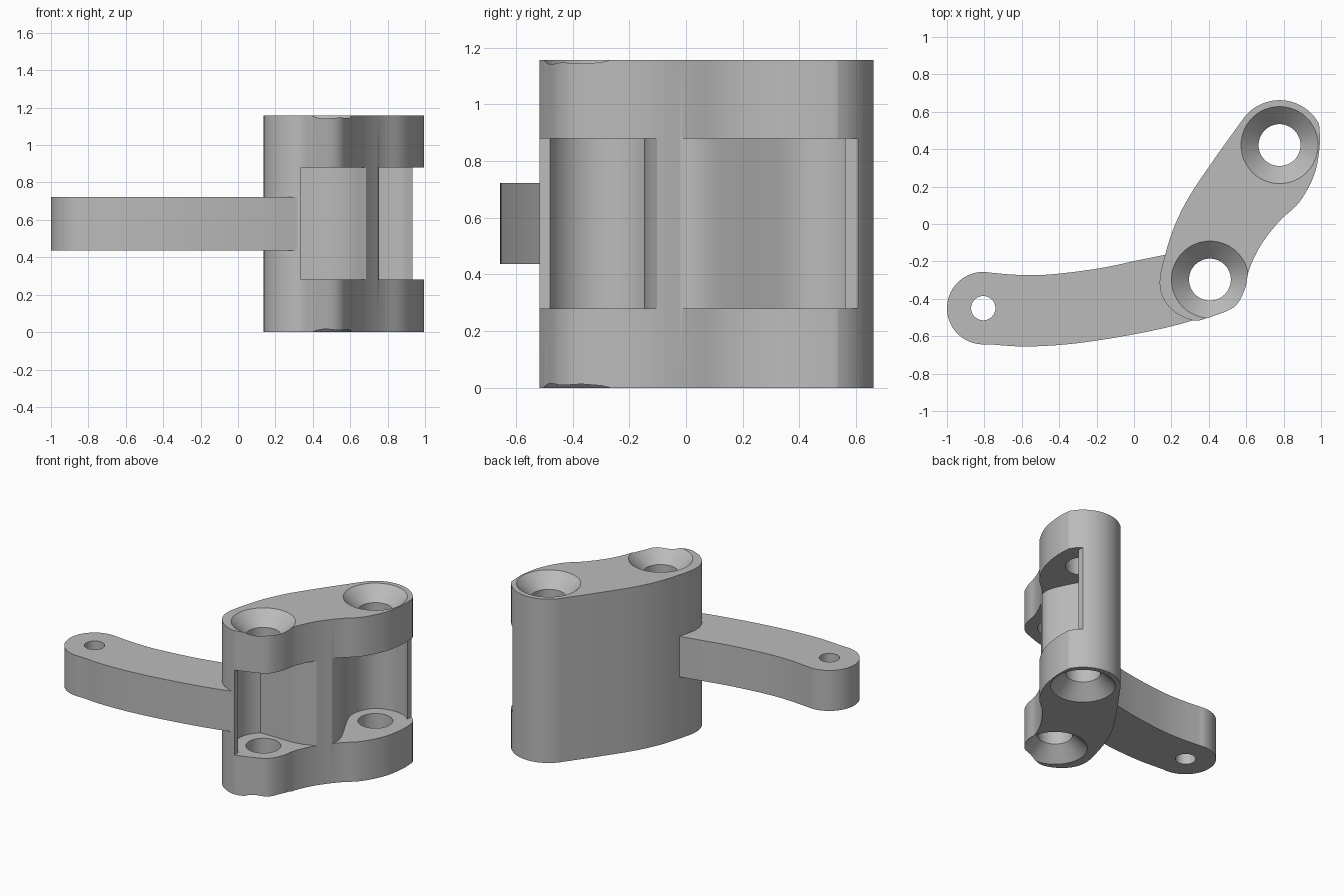
import bpy, bmesh
from math import sin, cos, radians
from mathutils import Vector

if "Cube" in bpy.data.objects:
    bpy.data.objects.remove(bpy.data.objects["Cube"], do_unlink=True)

grey = bpy.data.materials.new("plain_grey")
grey.use_nodes = True
grey.diffuse_color = (0.5, 0.5, 0.5, 1)
grey.node_tree.nodes["Principled BSDF"].inputs["Base Color"].default_value = (0.5, 0.5, 0.5, 1)

HOLES = [(0.778, 0.422), (0.406, -0.297)]
HEIGHT = 1.157


def arc(center, r, a0, a1, n=24):
    angles = [radians(a0 + (a1 - a0) * i / n) for i in range(n + 1)]
    return [(center[0] + r * cos(a), center[1] + r * sin(a)) for a in angles]


def spline(points, n=6):
    """Smooth curve through the given points."""
    p = [Vector(q) for q in points]
    p = [2 * p[0] - p[1]] + p + [2 * p[-1] - p[-2]]
    out = []
    for a, b, c, d in zip(p, p[1:], p[2:], p[3:]):
        for i in range(n):
            t = i / n
            out.append(tuple(0.5 * (2 * b + (c - a) * t + (2 * a - 5 * b + 4 * c - d) * t * t
                                    + (3 * b - a - 3 * c + d) * t ** 3)))
    return out + [tuple(points[-1])]


def finish(name, bm):
    bmesh.ops.remove_doubles(bm, verts=bm.verts, dist=0.0005)
    bmesh.ops.recalc_face_normals(bm, faces=bm.faces)
    mesh = bpy.data.meshes.new(name)
    bm.to_mesh(mesh)
    bm.free()
    mesh.materials.append(grey)
    ob = bpy.data.objects.new(name, mesh)
    bpy.context.collection.objects.link(ob)
    return ob


def prism(name, outline, z0, z1):
    bm = bmesh.new()
    face = bm.faces.new([bm.verts.new((x, y, z0)) for x, y in outline])
    top = bmesh.ops.extrude_face_region(bm, geom=[face])["geom"]
    bmesh.ops.translate(bm, vec=(0, 0, z1 - z0),
                        verts=[v for v in top if isinstance(v, bmesh.types.BMVert)])
    return finish(name, bm)


def drill(name, center, profile, n=48):
    """Turned cutter made from a radius and height profile."""
    bm = bmesh.new()
    rings = [[bm.verts.new((x, y, z)) for x, y in arc(center, r, 0, 360, n)[:-1]]
             for r, z in profile]
    for low, high in zip(rings, rings[1:]):
        for i in range(n):
            j = (i + 1) % n
            bm.faces.new((low[i], low[j], high[j], high[i]))
    bm.faces.new(rings[0])
    bm.faces.new(rings[-1])
    return finish(name, bm)


def combine(target, tool, operation):
    mod = target.modifiers.new("combine", "BOOLEAN")
    mod.operation, mod.object, mod.solver = operation, tool, "EXACT"
    bpy.context.view_layer.objects.active = target
    bpy.ops.object.modifier_apply(modifier=mod.name)
    bpy.data.objects.remove(tool, do_unlink=True)


# Link body: curved block with two rounded ends
right_side = spline([(0.99, 0.535), (0.993, 0.42), (0.965, 0.267), (0.885, 0.118), (0.778, 0.016),
                     (0.68, -0.11), (0.617, -0.24), (0.592, -0.35), (0.535, -0.444), (0.404, -0.5)])
left_side = spline([(0.404, -0.5), (0.32, -0.516), (0.217, -0.47), (0.153, -0.39), (0.138, -0.294),
                    (0.168, -0.16), (0.217, -0.01), (0.297, 0.15), (0.43, 0.348), (0.564, 0.535)])
body = prism("link_body", right_side + left_side[1:] + arc(HOLES[0], 0.24, 148, 29), 0, HEIGHT)

# Pockets between the upper and lower plates, leaving a curved back wall
front_pocket = ([(0.335, -0.7)] + arc(HOLES[1], 0.195, 249, 130)
                + spline([(0.45, -0.148), (0.53, -0.147), (0.61, -0.133), (0.69, -0.1)])
                + [(0.8, -0.16), (0.8, -0.7)])
rear_pocket = (spline([(0.745, -0.03), (0.755, 0.03), (0.742, 0.09), (0.7, 0.18), (0.655, 0.267),
                       (0.612, 0.36), (0.6, 0.43), (0.62, 0.51), (0.675, 0.58), (0.775, 0.612),
                       (0.87, 0.6), (0.932, 0.56)])
               + [(0.932, 0.8), (1.2, 0.8), (1.2, -0.03)])
for outline in (front_pocket, rear_pocket):
    combine(body, prism("pocket_cutter", outline, 0.28, 0.88), "DIFFERENCE")

# Countersunk pin holes, open at both ends
for center in HOLES:
    profile = [(0.216, -0.01), (0.112, 0.094), (0.112, HEIGHT - 0.094), (0.216, HEIGHT + 0.01)]
    combine(body, drill("hole_cutter", center, profile), "DIFFERENCE")

# Curved lever arm with a small hole in its round end
eye = (-0.806, -0.45)
lower_edge = spline([(-0.78, -0.643), (-0.585, -0.655), (-0.345, -0.642), (-0.08, -0.604),
                     (0.163, -0.556), (0.335, -0.51)])
upper_edge = spline([(0.19, -0.16), (0.03, -0.192), (-0.185, -0.237), (-0.45, -0.27),
                     (-0.62, -0.272), (-0.78, -0.259)])
arm = prism("lever_arm", lower_edge + [(0.335, -0.49), (0.23, -0.42), (0.185, -0.3)]
            + upper_edge + arc(eye, 0.194, 84, 276), 0.437, 0.723)
combine(arm, drill("eye_cutter", eye, [(0.065, 0.3), (0.065, 0.9)]), "DIFFERENCE")

# Smooth shading with sharp edges kept
for ob in (body, arm):
    bpy.ops.object.select_all(action="DESELECT")
    ob.select_set(True)
    bpy.context.view_layer.objects.active = ob
    bpy.ops.object.shade_smooth_by_angle(angle=radians(30))
